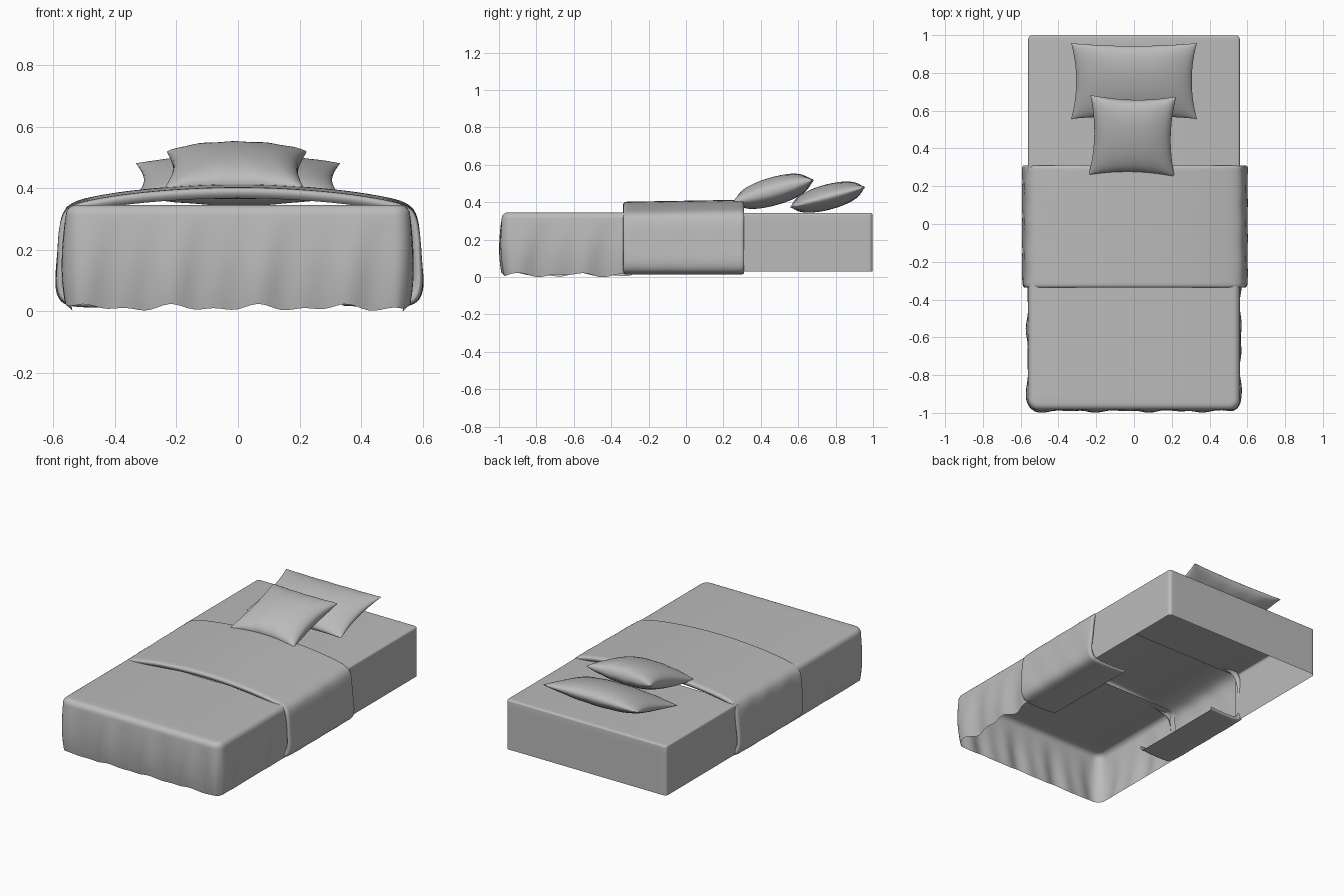
import bpy, bmesh, math
from mathutils import Matrix, Vector

if "Cube" in bpy.data.objects:
    bpy.data.objects.remove(bpy.data.objects["Cube"])

grey = bpy.data.materials.new("soft grey")
grey.diffuse_color = (0.5, 0.5, 0.5, 1)
grey.use_nodes = True
grey.node_tree.nodes["Principled BSDF"].inputs["Base Color"].default_value = grey.diffuse_color


def finish(name, bm, angle=60, subsurf=0):
    bmesh.ops.recalc_face_normals(bm, faces=bm.faces)
    # open cloth shells: make sure the upper side faces up
    top = max(bm.faces, key=lambda f: f.calc_center_median().z)
    if top.normal.z < 0:
        bmesh.ops.reverse_faces(bm, faces=bm.faces)
    me = bpy.data.meshes.new(name)
    bm.to_mesh(me)
    bm.free()
    me.materials.append(grey)
    ob = bpy.data.objects.new(name, me)
    bpy.context.collection.objects.link(ob)
    if subsurf:
        m = ob.modifiers.new("smooth", 'SUBSURF')
        m.levels = m.render_levels = subsurf
    bpy.ops.object.select_all(action='DESELECT')
    bpy.context.view_layer.objects.active = ob
    ob.select_set(True)
    bpy.ops.object.shade_smooth_by_angle(angle=math.radians(angle))
    return ob


def loft(bm, rows):
    vr = [[bm.verts.new(p) for p in r] for r in rows]
    for a, b in zip(vr, vr[1:]):
        for i in range(len(a) - 1):
            bm.faces.new((a[i], a[i + 1], b[i + 1], b[i]))
    return vr


def u_path(w, start, end, r, step=0.02):
    """U-shaped outline with rounded corners: (point, outward normal)."""
    s = 1 if end > start else -1
    pts = []
    n = max(2, int((abs(end - start) - r) / step))
    for i in range(n):
        pts.append((Vector((-w, start + s * (abs(end - start) - r) * i / n)), Vector((-1, 0))))
    for i in range(7):
        a = math.pi / 2 * i / 6
        nrm = Vector((-math.cos(a), s * math.sin(a)))
        pts.append((Vector((-w + r, end - s * r)) + nrm * r, nrm))
    m = int((w - r) / step)
    for i in range(1, m + 1):
        pts.append((Vector((-(w - r) * (1 - i / m), end)), Vector((0, s))))
    mirrored = [(Vector((-p.x, p.y)), Vector((-q.x, q.y))) for p, q in reversed(pts[:-1])]
    return pts + mirrored


def cover(name, w, start, end, r, z0, z1, edge, fold):
    """Three-sided hollow box with a rounded top rim; fold(p, drop) pushes the cloth outward."""
    path = u_path(w, start, end, r)
    levels = [(z0 + (z1 - edge - z0) * i / 8, 0) for i in range(9)]
    levels += [(z1 - edge + edge * math.sin(a), edge * (1 - math.cos(a)))
               for a in (math.pi / 2 * k / 5 for k in range(1, 6))]
    rows = []
    for z, inset in levels:
        drop = max(0, (z1 - edge - z) / (z1 - edge - z0))
        row = []
        for p, nrm in path:
            q = p + nrm * (fold(p, drop) - inset)
            row.append((q.x, q.y, z + 0.9 * drop * (fold(p, 1) if drop > 0.8 else 0)))
        rows.append(row)
    bm = bmesh.new()
    vr = loft(bm, rows)
    bm.faces.new(vr[-1])
    return finish(name, bm, 50)


def sheet_fold(p, d):
    t = p.x * 23 + p.y * 19
    wave = 0.55 * math.sin(t) + 0.45 * math.sin(1.9 * t + 1.3 + 1.5 * d)
    return 0.014 * d ** 0.8 * wave + 0.006 * math.sin(math.pi * d) - 0.012 * d ** 4


# Mattress at the head end and draped sheet at the foot end
cover("mattress", 0.56, 0.27, 0.998, 0.02, 0.03, 0.343, 0.012, lambda p, d: 0.0)
cover("sheet", 0.56, -0.29, -0.986, 0.055, 0.022, 0.346, 0.035, sheet_fold)

# Folded blanket across the middle, with side flaps tucked underneath
half = [(0.34, 0.018), (0.45, 0.012), (0.55, 0.012), (0.59, 0.035), (0.60, 0.09), (0.592, 0.16),
        (0.588, 0.24), (0.58, 0.31), (0.555, 0.348), (0.49, 0.366), (0.36, 0.388), (0.18, 0.404)]
section = [(-x, z) for x, z in half] + [(0, 0.41)] + half[::-1]
stations = [(-0.322, 1), (-0.334, 0.7), (-0.338, 0.25), (-0.325, 0)]
stations += [(-0.30 + 0.58 * i / 9, 0) for i in range(10)]
stations += [(0.30, 0), (0.312, 0.25), (0.31, 0.7), (0.295, 1)]
rows = []
for y, inset in stations:
    row = []
    for x, z in section:
        side = 1 if abs(x) > 0.54 else 0
        ripple = 0.007 * side * math.sin(17 * y + 9 * z + (2 if x > 0 else 0))
        zz = z + (0.007 * math.sin(2.5 * y) if z > 0.33 else 0)
        zz = 0.18 + (zz - 0.18) * (1 - 0.16 * inset)
        row.append(((x + math.copysign(ripple, x) * (1 if x > 0 else -1)) * (1 - 0.05 * inset), y, zz))
    rows.append(row)
bm = bmesh.new()
loft(bm, rows)
finish("blanket", bm, 60, 2)


def pillow(name, loc, w, d, h, tilt, turn, pinch, power):
    """Two puffed grids joined at a seam, with pointed corners."""
    n = 32
    bm = bmesh.new()
    for s in (1, -1):
        rows = []
        for j in range(n + 1):
            v = -math.cos(math.pi * j / n)
            row = []
            for i in range(n + 1):
                u = -math.cos(math.pi * i / n)
                x = w / 2 * u * (1 - pinch * (1 - v * v) * abs(u))
                y = d / 2 * v * (1 - pinch * (1 - u * u) * abs(v))
                puff = max(0, (1 - u * u) * (1 - v * v)) ** power
                crease = 1 + 0.05 * math.sin(13 * u + 3 * v) * abs(v) ** 2
                row.append((x, y, s * h / 2 * puff * crease))
            rows.append(row)
        loft(bm, rows)
    bmesh.ops.remove_doubles(bm, verts=bm.verts, dist=0.0002)
    bm.transform(Matrix.Translation(loc) @ Matrix.Rotation(turn, 4, 'Z') @ Matrix.Rotation(tilt, 4, 'X'))
    finish(name, bm, 60)


# Pillows leaning on each other
pillow("back_pillow", (0, 0.757, 0.427), 0.665, 0.415, 0.135, math.radians(15), 0.0, 0.08, 0.5)
pillow("front_pillow", (-0.008, 0.467, 0.458), 0.455, 0.44, 0.15, math.radians(16), -0.02, 0.11, 0.42)
